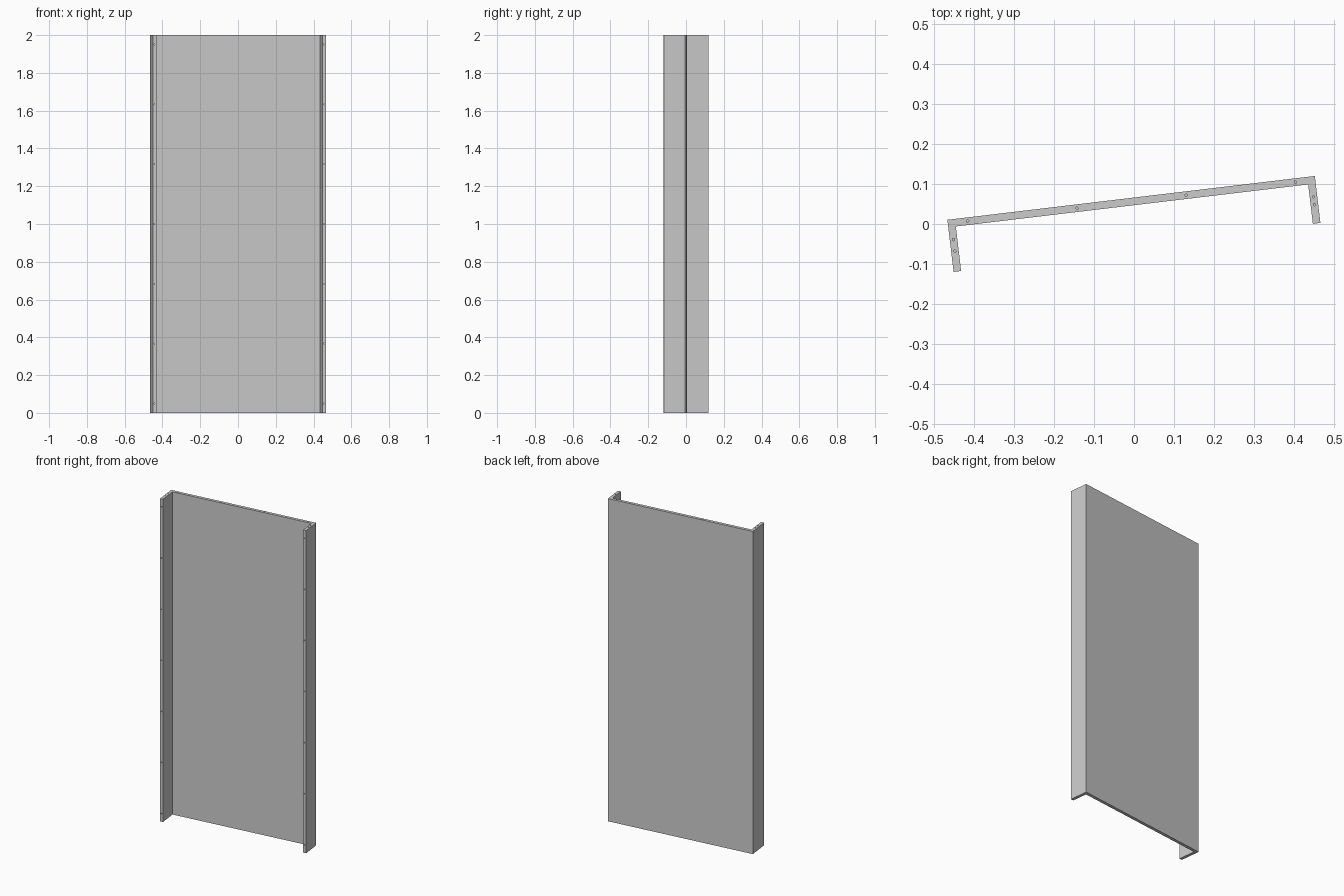
import bpy, bmesh, math
from mathutils import Matrix

if "Cube" in bpy.data.objects:
    bpy.data.objects.remove(bpy.data.objects["Cube"])

W, T, H = 0.924, 0.019, 2.0       # panel width, board thickness, height
LL, LR = 0.131, 0.118             # left and right flange depths
BAND = 0.006                      # thin strip along the foot
PLACE = Matrix.Translation((-0.466, 0.0105, 0)) @ Matrix.Rotation(math.radians(6.8), 4, 'Z')

# U-shaped plan, measured from the outer rear left corner
PROFILE = [(0, 0), (0, -LL), (T, -LL), (T, -T), (W - T, -T), (W - T, -LR), (W, -LR), (W, 0)]


def add_object(name, bm):
    bmesh.ops.recalc_face_normals(bm, faces=bm.faces)
    mesh = bpy.data.meshes.new(name)
    bm.to_mesh(mesh)
    bm.free()
    ob = bpy.data.objects.new(name, mesh)
    ob.matrix_world = PLACE
    bpy.context.collection.objects.link(ob)
    return ob


def channel(name, z0, z1):
    bm = bmesh.new()
    face = bm.faces.new([bm.verts.new((x, y, z0)) for x, y in PROFILE])
    ext = bmesh.ops.extrude_face_region(bm, geom=[face])
    bmesh.ops.translate(bm, vec=(0, 0, z1 - z0),
                        verts=[g for g in ext['geom'] if isinstance(g, bmesh.types.BMVert)])
    return add_object(name, bm)


# Panel with its two side flanges, and the foot strip
panel = channel("folded_panel", BAND, H)
channel("foot_strip", 0, BAND)

# Small pin holes: four in the panel top, two per flange top, seven per flange edge
bm = bmesh.new()


def hole(loc, rot=Matrix()):
    bmesh.ops.create_cone(bm, cap_ends=True, segments=10, radius1=0.003, radius2=0.003,
                          depth=0.016, matrix=Matrix.Translation(loc) @ rot)


for i in range(4):
    hole((0.05 + i * (W - 0.1) / 3, -T / 2, H))
for x, ys in ((T / 2, (-0.051, -0.08)), (W - T / 2, (-0.051, -0.071))):
    for y in ys:
        hole((x, y, H))
for x, y in ((T / 2, -LL), (W - T / 2, -LR)):
    for i in range(7):
        hole((x, y, 0.05 + i * 0.3167), Matrix.Rotation(math.pi / 2, 4, 'X'))
cutter = add_object("pin_hole_cutter", bm)
cutter.hide_render = True
cutter.hide_set(True)

cut = panel.modifiers.new("pin_holes", 'BOOLEAN')
cut.operation = 'DIFFERENCE'
cut.solver = 'EXACT'
cut.object = cutter
